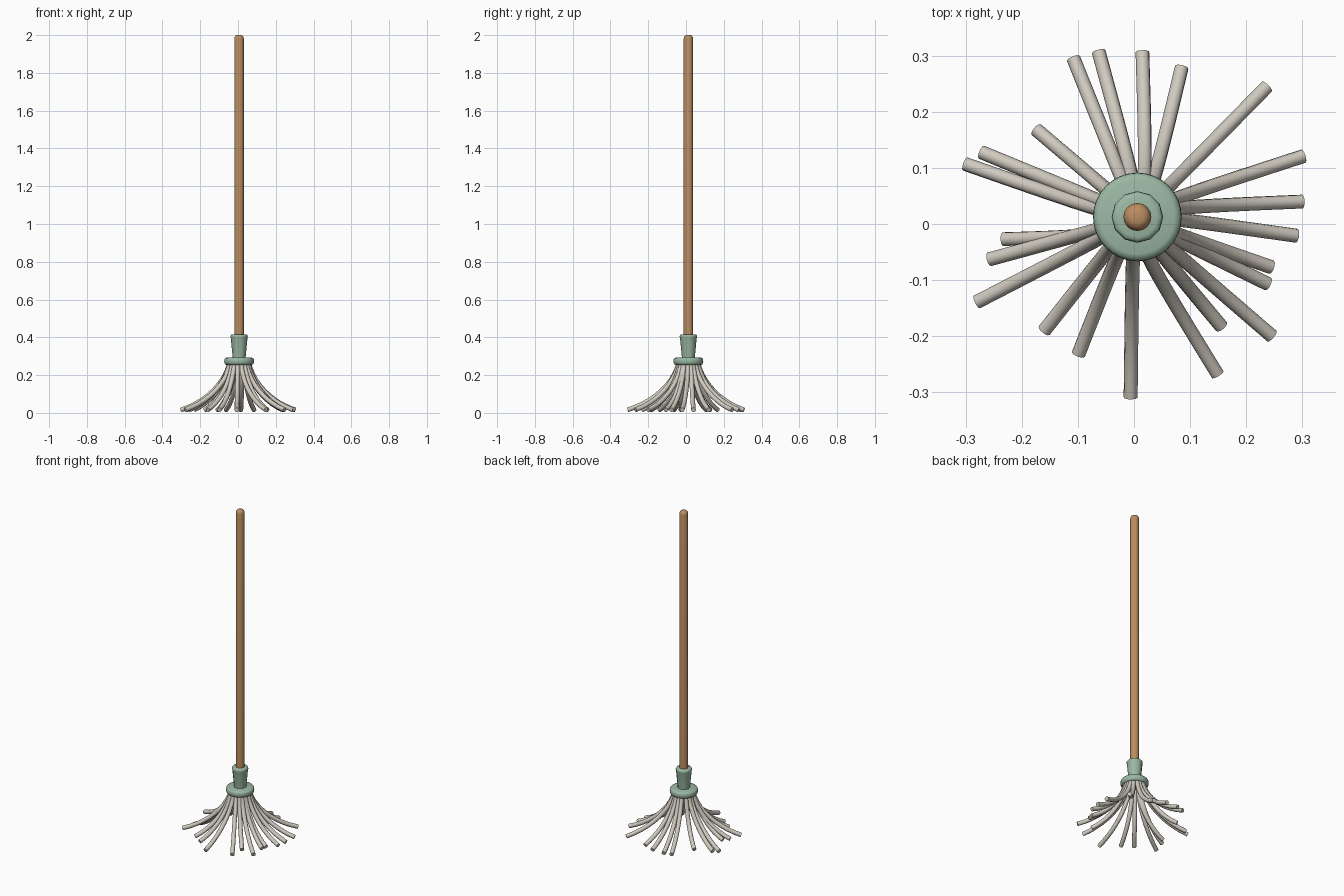
import bpy, bmesh
from math import radians, cos, sin, pi
from mathutils import Vector

if "Cube" in bpy.data.objects:
    bpy.data.objects.remove(bpy.data.objects["Cube"])

AXIS = Vector((0.006, 0.0125, 0))


def material(name, rgb):
    m = bpy.data.materials.new(name)
    m.use_nodes = True
    m.diffuse_color = (*rgb, 1)
    m.node_tree.nodes["Principled BSDF"].inputs["Base Color"].default_value = (*rgb, 1)
    return m


wood = material("warm wood", (0.50, 0.27, 0.12))
green = material("sage green", (0.33, 0.48, 0.37))
cotton = material("grey cotton", (0.63, 0.59, 0.52))


def smooth(ob, angle):
    bpy.ops.object.select_all(action="DESELECT")
    ob.select_set(True)
    bpy.context.view_layer.objects.active = ob
    bpy.ops.object.shade_smooth_by_angle(angle=radians(angle))


def lathe(name, profile, sides, mat):
    """Closed solid of revolution from (radius, height) points, bottom to top."""
    bm = bmesh.new()
    rings = []
    for r, z in profile:
        rings.append([bm.verts.new((r * cos(2 * pi * i / sides),
                                    r * sin(2 * pi * i / sides), z)) for i in range(sides)])
    for low, high in zip(rings, rings[1:]):
        for i in range(sides):
            j = (i + 1) % sides
            bm.faces.new((low[i], low[j], high[j], high[i]))
    bm.faces.new(rings[0][::-1])
    bm.faces.new(rings[-1])
    me = bpy.data.meshes.new(name)
    bm.to_mesh(me)
    bm.free()
    me.materials.append(mat)
    ob = bpy.data.objects.new(name, me)
    ob.location = AXIS
    bpy.context.collection.objects.link(ob)
    smooth(ob, 50)
    return ob


# Handle, socket and collar
lathe("handle", [(0.025, 0.28), (0.025, 1.98), (0.023, 1.99), (0.018, 1.997), (0.011, 2.0)], 16, wood)
lathe("socket", [(0.033, 0.28), (0.044, 0.395), (0.046, 0.403), (0.045, 0.41),
                 (0.042, 0.414), (0.036, 0.416)], 12, green)
lathe("collar", [(0.066, 0.254), (0.074, 0.257), (0.078, 0.264), (0.079, 0.274),
                 (0.078, 0.283), (0.074, 0.29), (0.066, 0.293)], 32, green)

# Strands: root angle, tip x, tip y
STRANDS = [
    (112, -.108, .295), (97, -.063, .307), (78, .015, .306), (65, .085, .279),
    (44, .237, .245), (27, .302, .121), (14, .30, .04), (-3, .29, -.021),
    (-24, .245, -.077), (-30, .239, -.107), (-44, .246, -.20), (-58, .156, -.183),
    (-78, .149, -.268), (-97, -.006, -.309), (-118, -.099, -.232), (-132, -.16, -.19),
    (-150, -.28, -.139), (-162, -.258, -.063), (-153, -.233, -.027), (170, -.301, .107),
    (157, -.272, .128), (138, -.174, .168),
]
curve = bpy.data.curves.new("strands", "CURVE")
curve.dimensions = "3D"
curve.bevel_depth = 0.0125
curve.bevel_resolution = 3
curve.resolution_u = 10
curve.use_fill_caps = True
curve.materials.append(cotton)
for angle, x, y in STRANDS:
    out = Vector((cos(radians(angle)), sin(radians(angle)), 0))
    root = AXIS + out * 0.05 + Vector((0, 0, 0.27))
    drop = AXIS + out * 0.075 + Vector((0, 0, 0.16))
    tip = Vector((x, y, 0.016))
    sweep = drop.lerp(tip, 0.42)
    sweep.z = 0.06
    spline = curve.splines.new("BEZIER")
    spline.bezier_points.add(1)
    for p, co, left, right in zip(spline.bezier_points, (root, tip),
                                  (root * 2 - drop, sweep), (drop, tip * 2 - sweep)):
        p.handle_left_type = p.handle_right_type = "FREE"
        p.co, p.handle_left, p.handle_right = co, left, right
strands = bpy.data.objects.new("strands", curve)
bpy.context.collection.objects.link(strands)
bpy.ops.object.select_all(action="DESELECT")
strands.select_set(True)
bpy.context.view_layer.objects.active = strands
bpy.ops.object.convert(target="MESH")
smooth(bpy.context.view_layer.objects.active, 50)
